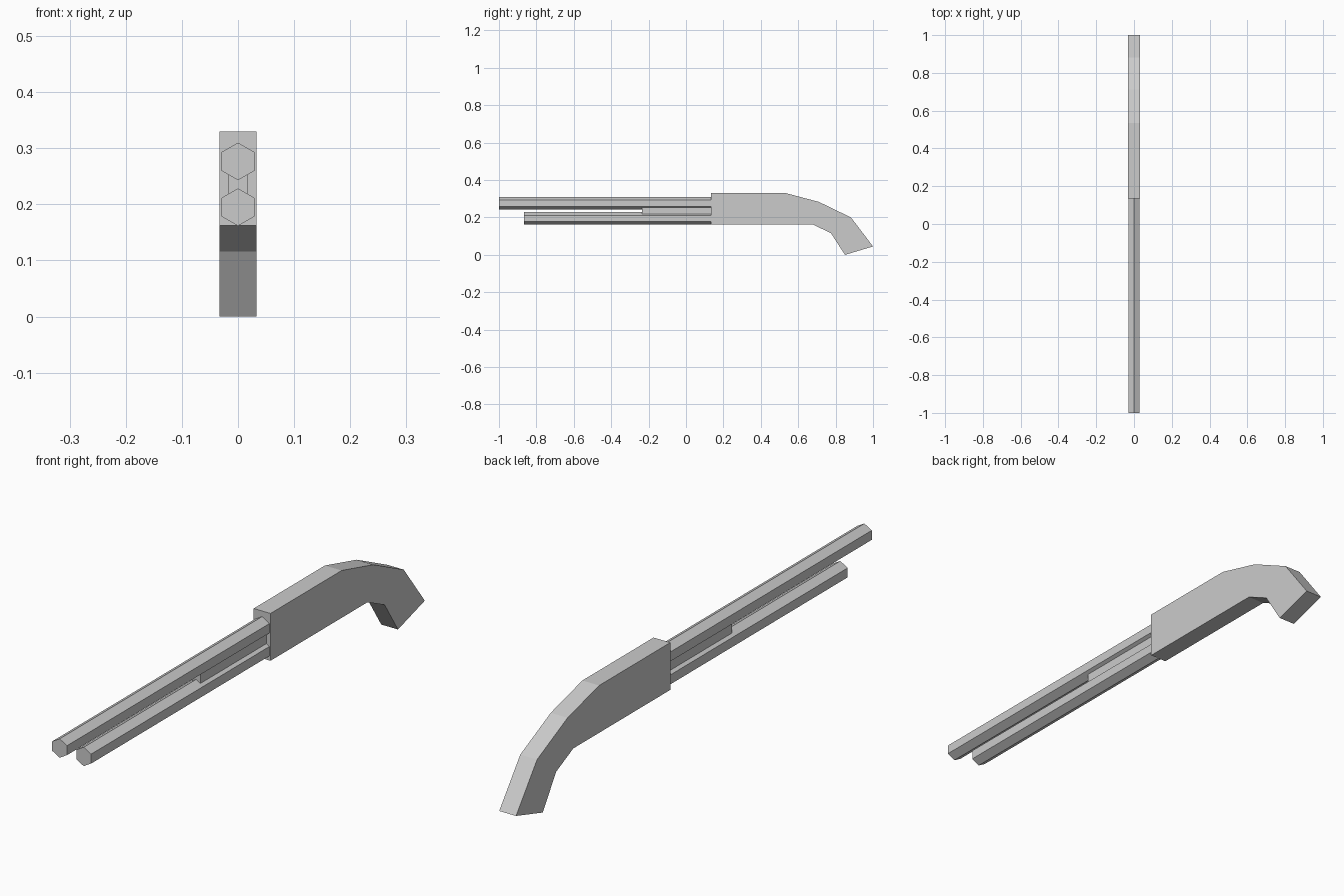
import bpy
import bmesh
from math import radians
from mathutils import Matrix, Vector

cube = bpy.data.objects.get("Cube")
if cube:
    bpy.data.objects.remove(cube, do_unlink=True)

grey = bpy.data.materials.new("plain_grey")
grey.use_nodes = True
color = (0.6, 0.6, 0.6, 1)
grey.diffuse_color = color
grey.node_tree.nodes["Principled BSDF"].inputs["Base Color"].default_value = color

REAR = 0.135  # where the barrels meet the stock


def finish(name, bm):
    bmesh.ops.recalc_face_normals(bm, faces=bm.faces)
    mesh = bpy.data.meshes.new(name)
    bm.to_mesh(mesh)
    bm.free()
    mesh.materials.append(grey)
    obj = bpy.data.objects.new(name, mesh)
    bpy.context.collection.objects.link(obj)
    return obj


def hex_tube(name, front, z, radius=0.0335):
    """Six-sided bar along y with a corner pointing up."""
    bm = bmesh.new()
    place = Matrix.Translation((0, (front + REAR) / 2, z)) @ Matrix.Rotation(radians(90), 4, "X")
    bmesh.ops.create_cone(bm, cap_ends=True, segments=6, radius1=radius, radius2=radius,
                          depth=REAR - front, matrix=place)
    return finish(name, bm)


def extrude_side(name, profile, half_width):
    """Extrude a (y, z) outline across x."""
    bm = bmesh.new()
    face = bm.faces.new([bm.verts.new((-half_width, y, z)) for y, z in profile])
    result = bmesh.ops.extrude_face_region(bm, geom=[face])
    moved = [v for v in result["geom"] if isinstance(v, bmesh.types.BMVert)]
    bmesh.ops.translate(bm, verts=moved, vec=Vector((2 * half_width, 0, 0)))
    return finish(name, bm)


# Barrel above, shorter tube below
hex_tube("barrel", -1.0, 0.2765)
hex_tube("lower_tube", -0.865, 0.195)

# Block joining the two tubes
extrude_side("tube_spacer", [(-0.235, 0.21), (REAR, 0.21), (REAR, 0.26), (-0.235, 0.26)], 0.017)

# Body and curved grip
extrude_side("stock", [
    (REAR, 0.33), (0.534, 0.33), (0.711, 0.283), (0.882, 0.2), (1.0, 0.045),
    (0.85, 0.0), (0.775, 0.116), (0.679, 0.162), (REAR, 0.162),
], 0.033)
